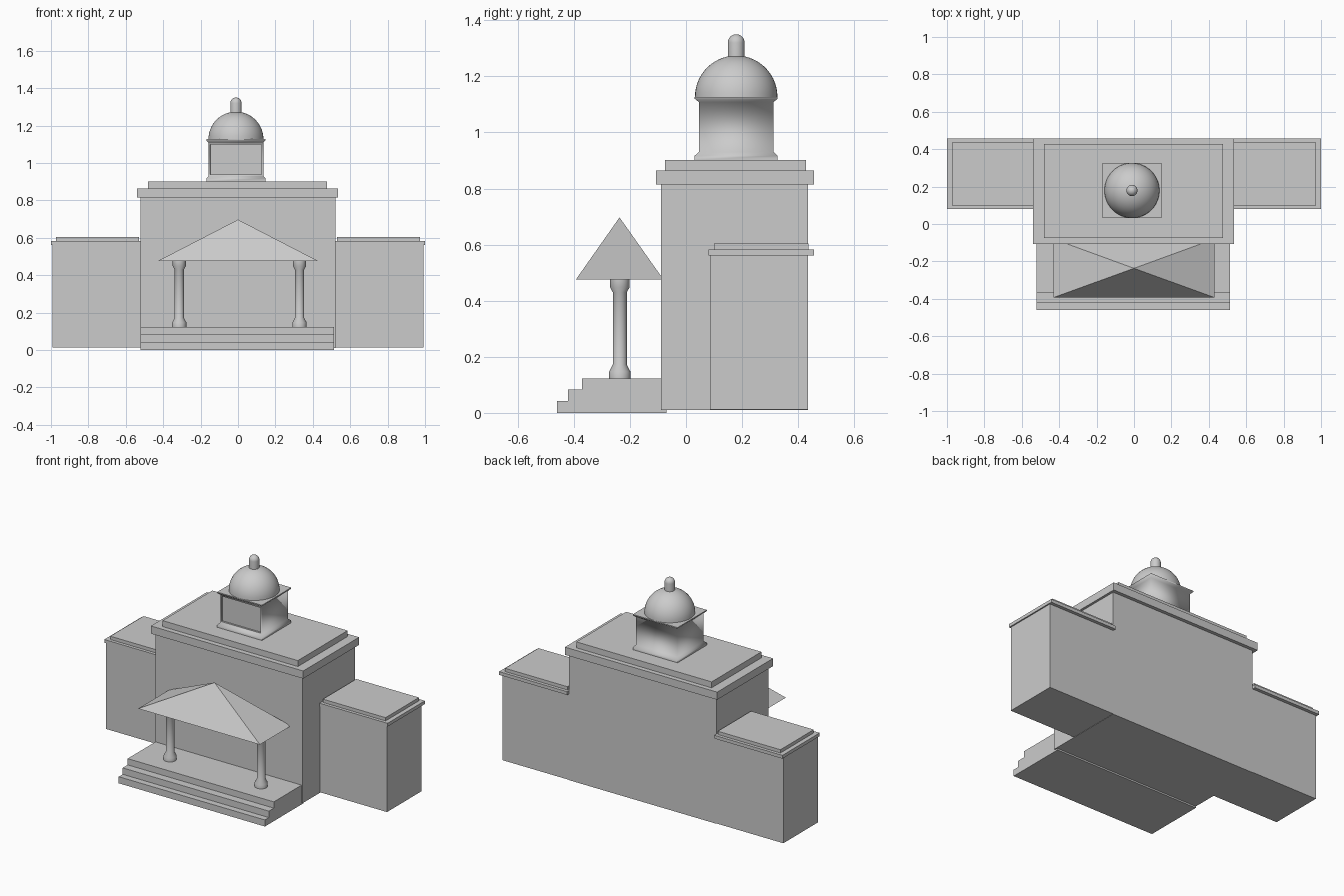
import bpy, bmesh, math

if "Cube" in bpy.data.objects:
    bpy.data.objects.remove(bpy.data.objects["Cube"])


def finish(name, bm, smooth=None):
    bmesh.ops.recalc_face_normals(bm, faces=bm.faces[:])
    me = bpy.data.meshes.new(name)
    bm.to_mesh(me)
    bm.free()
    ob = bpy.data.objects.new(name, me)
    bpy.context.collection.objects.link(ob)
    if smooth:
        bpy.ops.object.select_all(action='DESELECT')
        ob.select_set(True)
        bpy.context.view_layer.objects.active = ob
        bpy.ops.object.shade_smooth_by_angle(angle=math.radians(smooth))
    return ob


def box(name, x0, x1, y0, y1, z0, z1):
    bm = bmesh.new()
    bmesh.ops.create_cube(bm, size=1)
    for v in bm.verts:
        v.co.x = x1 if v.co.x > 0 else x0
        v.co.y = y1 if v.co.y > 0 else y0
        v.co.z = z1 if v.co.z > 0 else z0
    return finish(name, bm)


def loft(bm, rings):
    """Join closed rings of points and cap both ends."""
    rows = [[bm.verts.new(p) for p in r] for r in rings]
    n = len(rows[0])
    for a, b in zip(rows, rows[1:]):
        for i in range(n):
            j = (i + 1) % n
            bm.faces.new((a[i], a[j], b[j], b[i]))
    bm.faces.new(rows[0])
    bm.faces.new(rows[-1])


def turned(name, cx, cy, profile, sides=32, smooth=35):
    """Round part from (radius, z) pairs."""
    bm = bmesh.new()
    angles = [2 * math.pi * i / sides for i in range(sides)]
    loft(bm, [[(cx + r * math.cos(a), cy + r * math.sin(a), z) for a in angles]
              for r, z in profile])
    bmesh.ops.remove_doubles(bm, verts=bm.verts[:], dist=1e-5)
    return finish(name, bm, smooth)


def arc(r, z, steps):
    """Quarter-circle profile ending close to the axis."""
    return [(max(r * math.cos(t), r * 0.01), z + r * math.sin(t))
            for t in (math.pi / 2 * i / steps for i in range(steps + 1))]


# Main block with stepped flat roof
box("main_walls", -0.52, 0.52, -0.09, 0.435, 0.01, 0.815)
box("main_cornice", -0.54, 0.535, -0.107, 0.457, 0.815, 0.864)
box("main_roof_slab", -0.48, 0.475, -0.075, 0.427, 0.864, 0.902)

# Side wings
for side, s in (("left", -1), ("right", 1)):
    def wing(part, a, b, *rest):
        box(f"{side}_wing_{part}", min(s * a, s * b), max(s * a, s * b), *rest)
    wing("walls", 0.52, 0.992, 0.086, 0.435, 0.012, 0.562)
    wing("cornice", 0.52, 1.0, 0.08, 0.456, 0.562, 0.583)
    wing("roof_slab", 0.53, 0.972, 0.1, 0.436, 0.583, 0.604)

# Front steps, one stepped profile swept across x
steps = [(-0.07, 0), (-0.46, 0), (-0.46, 0.042), (-0.42, 0.042), (-0.42, 0.083),
         (-0.37, 0.083), (-0.37, 0.123), (-0.07, 0.123)]
bm = bmesh.new()
loft(bm, [[(x, y, z) for y, z in steps] for x in (-0.52, 0.512)])
finish("front_steps", bm)

# Porch columns
column = [(0.038, 0.123), (0.038, 0.147), (0.025, 0.172), (0.025, 0.43),
          (0.035, 0.448), (0.035, 0.476)]
for side, x in (("left", -0.314), ("right", 0.329)):
    turned(f"{side}_porch_column", x, -0.236, column, 24, 30)

# Porch roof, a four-sided pyramid
bm = bmesh.new()
base = [bm.verts.new((x, y, 0.475)) for x, y in
        ((-0.43, -0.393), (0.43, -0.393), (0.43, -0.08), (-0.43, -0.08))]
apex = bm.verts.new((0, -0.237, 0.697))
bm.faces.new(base)
for i in range(4):
    bm.faces.new((base[i], base[(i + 1) % 4], apex))
finish("porch_roof", bm)

# Cupola: flared square box with a recessed front panel
CX, CY = -0.011, 0.179
bm = bmesh.new()
loft(bm, [[(CX + sx * hx, CY + sy * hy, z)
           for sx, sy in ((-1, -1), (1, -1), (1, 1), (-1, 1))]
          for hx, hy, z in ((0.158, 0.148, 0.902), (0.158, 0.148, 0.917),
                            (0.146, 0.133, 0.93), (0.146, 0.133, 1.108),
                            (0.158, 0.148, 1.12), (0.158, 0.148, 1.127))])
bmesh.ops.recalc_face_normals(bm, faces=bm.faces[:])
front = [f for f in bm.faces if f.normal.y < -0.99 and f.calc_area() > 0.02]
bmesh.ops.inset_region(bm, faces=front, thickness=0.012, depth=0)
bmesh.ops.inset_region(bm, faces=front, thickness=0.001, depth=-0.01)
finish("cupola", bm, 60)

# Dome and finial
turned("dome", CX, CY, arc(0.147, 1.127, 14), 48)
turned("finial", CX, CY, [(0.03, 1.262)] + arc(0.03, 1.32, 8), 24)
